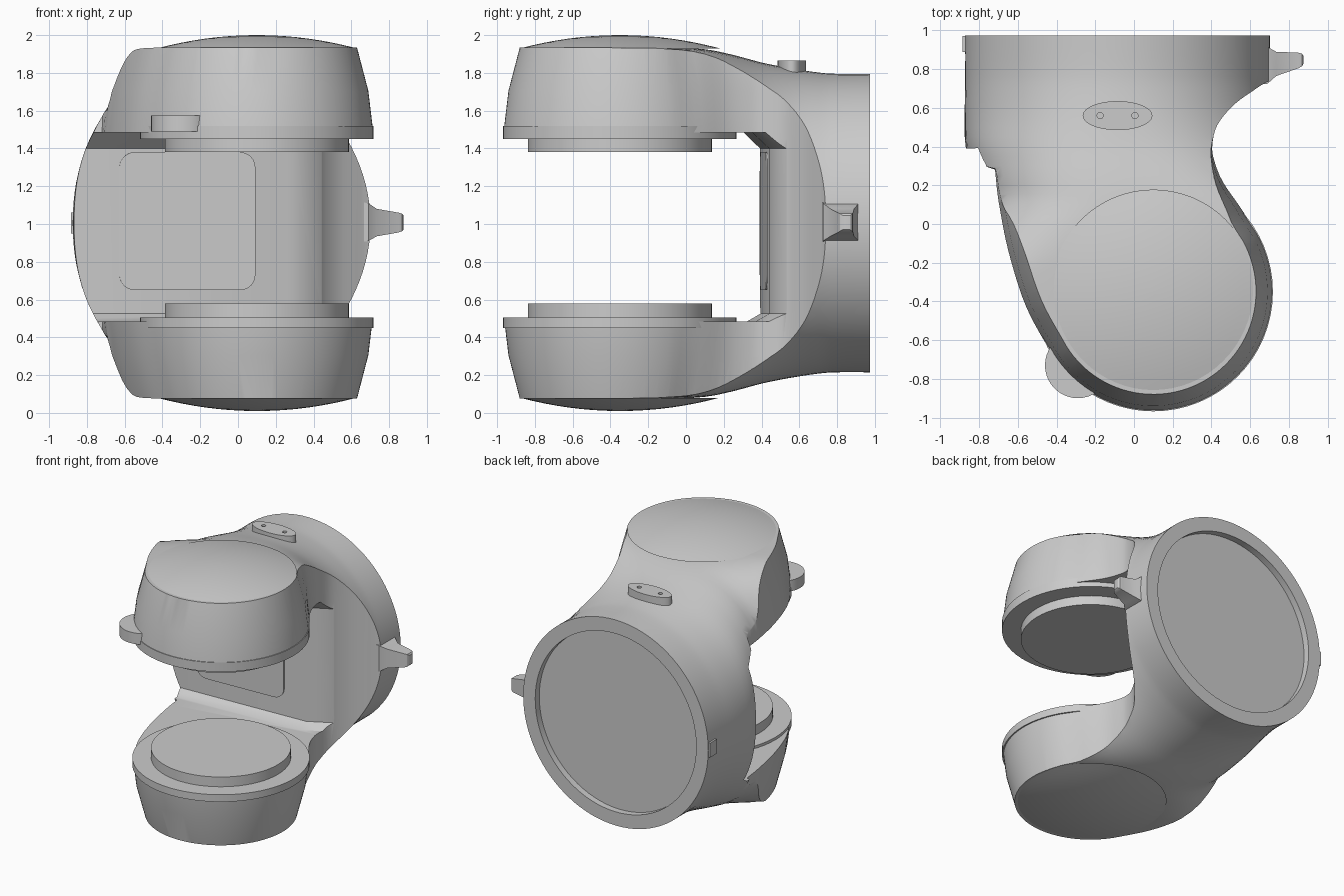
import bpy, bmesh, math
from mathutils import Vector, Matrix

if "Cube" in bpy.data.objects:
    bpy.data.objects.remove(bpy.data.objects["Cube"])

ZC = 1.005
LOBE = Vector((0.1, -0.35))


def finish(name, bm, angle=32):
    bmesh.ops.recalc_face_normals(bm, faces=bm.faces)
    me = bpy.data.meshes.new(name)
    bm.to_mesh(me)
    bm.free()
    ob = bpy.data.objects.new(name, me)
    bpy.context.collection.objects.link(ob)
    smooth(ob, angle)
    return ob


def smooth(ob, angle=32):
    ob.data.shade_smooth()
    ob.data.set_sharp_from_angle(angle=math.radians(angle))


def loft(name, rings):
    """Skin a list of equal-length closed rings and cap both ends."""
    bm = bmesh.new()
    vs = [[bm.verts.new(p) for p in r] for r in rings]
    n = len(rings[0])
    for a, b in zip(vs, vs[1:]):
        for i in range(n):
            j = (i + 1) % n
            bm.faces.new((a[i], a[j], b[j], b[i]))
    bm.faces.new(vs[0])
    bm.faces.new(vs[-1])
    return finish(name, bm)


def disc(name, c, r, z0, z1, ry=None, seg=64):
    ry = ry or r
    ring = [(c[0] + r * math.cos(t), c[1] + ry * math.sin(t))
            for t in (2 * math.pi * i / seg for i in range(seg))]
    return loft(name, [[(x, y, z) for x, y in ring] for z in (z0, z1)])


def boolean(ob, cutter, op='DIFFERENCE'):
    m = ob.modifiers.new('cut', 'BOOLEAN')
    m.operation, m.object, m.solver = op, cutter, 'EXACT'
    bpy.context.view_layer.objects.active = ob
    bpy.ops.object.modifier_apply(modifier=m.name)
    bpy.data.objects.remove(cutter)


def spline(keys, steps):
    """Catmull-Rom through key tuples."""
    k = [Vector(p) for p in keys]
    k = [2 * k[0] - k[1]] + k + [2 * k[-1] - k[-2]]
    out = []
    for i in range(1, len(k) - 2):
        a, b, c, d = k[i - 1:i + 3]
        for s in range(steps):
            t = s / steps
            out.append(0.5 * (2 * b + (c - a) * t + (2 * a - 5 * b + 4 * c - d) * t * t
                              + (3 * b - a - 3 * c + d) * t ** 3))
    return out + [k[-2]]


# Plan outline: round front lobe, waisted right side, fuller left side
arc = [LOBE + 0.62 * Vector((math.cos(t), math.sin(t)))
       for t in (math.radians(212 + (389 - 212) * i / 48) for i in range(49))]
right = spline([tuple(arc[-1]), (0.55, 0.09), (0.46, 0.22), (0.415, 0.33), (0.405, 0.41),
                (0.43, 0.51), (0.51, 0.61), (0.61, 0.685), (0.72, 0.75), (0.95, 0.84)], 4)[1:]
left = spline([(-0.72, 0.28), (-0.70, 0.1), (-0.65, -0.15), (-0.56, -0.43), tuple(arc[0])], 5)[:-1]
outline = left + arc + right + [Vector((0.95, 1.2)), Vector((-0.95, 1.2)), Vector((-0.95, 0.36))]


def inset(d):
    n, out = len(outline), []
    for i, p in enumerate(outline):
        t = (outline[(i + 1) % n] - outline[i - 1]).normalized()
        w = min(1, max(0, (0.45 - p.y) / 0.4))
        out.append(p + Vector((-t.y, t.x)) * d * w)
    return out


levels = [(-1.05, .125), (-.93, .09), (-.7, .03), (-.45, 0), (.45, 0), (.7, .03), (.93, .09), (1.05, .125)]
body = loft('yoke_body', [[(p.x, p.y, ZC + z) for p in inset(d)] for z, d in levels])

# Tube that limits the body: round at the back, boxy at the front
stations = [(.975, -.085, .787, .79, 2), (.8, -.085, .787, .79, 2), (.7, -.085, .788, .797, 2.02),
            (.55, -.08, .795, .82, 2.1), (.4, -.06, .81, .85, 2.3), (.25, 0, .83, .89, 2.6),
            (.1, .08, .87, .92, 3.1), (-.1, .1, .97, .93, 4.5), (-.35, .1, 1.1, .93, 6), (-1.2, .1, 1.2, .93, 7)]
rings = []
for y, c, w, h, n in spline(stations, 3):
    ring = []
    for i in range(96):
        t = 2 * math.pi * i / 96
        cs, sn = math.cos(t), math.sin(t)
        k = (abs(cs) ** n + abs(sn) ** n) ** (-1 / n)
        ring.append((c + w * cs * k, y, ZC + h * sn * k))
    rings.append(ring)
boolean(body, loft('limit_tube', rings), 'INTERSECT')

# Gap between the two arms, with chamfers towards its back wall
wall = [(-1.3, .37), (.27, .44), (.5, .56), (1.3, .96)]
gap = []
for z, d in ((.485, -.07), (.525, 0), (1.40, 0), (1.485, -.09)):
    gap.append([(-1.3, -1.5, z)] + [(x, y + d, z) for x, y in wall] + [(1.3, -1.5, z)])
boolean(body, loft('gap_cutter', gap))

# Shallow round socket in the back
socket = disc('socket_cutter', (0, 0), .685, -.05, .2, seg=80)
socket.data.transform(Matrix.Translation((-.085, .975, ZC)) @ Matrix.Rotation(math.radians(-90), 4, 'X'))
boolean(body, socket)
smooth(body)

# Lobe faces, hinge pads and domed caps, upper and lower
for side, face, pad, root, rim, s in (('upper', 1.45, 1.38, 1.52, 1.93, 1), ('lower', .505, .58, .45, .08, -1)):
    disc(side + '_lobe_face', LOBE, .618, face, root)
    disc(side + '_hinge_pad', LOBE, .487, pad, root)
    cap = []
    for i in range(9):
        r = .528 * (1 - i / 8.2)
        z = rim + s * .07 * (1 - (r / .528) ** 2)
        cap.append([(LOBE.x + r * math.cos(t), LOBE.y + r * math.sin(t), z)
                    for t in (2 * math.pi * j / 64 for j in range(64))])
    loft(side + '_domed_cap', cap)

# Rounded panel on the gap wall
w, h, r = .36, .365, .08
pts = []
for k, (sx, sz) in enumerate(((1, 1), (-1, 1), (-1, -1), (1, -1))):
    for i in range(7):
        t = math.radians(90 * k + 15 * i)
        pts.append((sx * (w - r) + r * math.cos(t), sz * (h - r) + r * math.sin(t)))
panel = loft('wall_panel', [[(x, y, z) for x, z in pts] for y in (-.008, .03)])
panel.data.transform(Matrix.Translation((-.268, .416, 1.015))
                     @ Matrix.Rotation(math.atan2(.07, 1.57), 4, 'Z'))


def box_loft(name, secs):
    loft(name, [[(x, y0, z0), (x, y1, z0), (x, y1, z1), (x, y0, z1)] for x, y0, y1, z0, z1 in secs])


# Side lever, flared at the root
box_loft('side_lever', [(.63, .72, .93, .9, 1.12), (.69, .725, .915, .91, 1.11), (.735, .765, .89, .935, 1.08),
                        (.85, .805, .885, .955, 1.06), (.868, .815, .88, .962, 1.055), (.876, .83, .868, .97, 1.045)])
# Small stop on the opposite side
box_loft('side_stop', [(-.885, .89, .972, .95, 1.06), (-.83, .89, .972, .95, 1.06)])
# Round tab on the upper lobe
disc('front_tab', (-.29, -.73), .17, 1.49, 1.575, seg=40)

# Oval button with two pin holes
button = disc('top_button', (-.085, .56), .18, 1.74, 1.865, ry=.075, seg=48)
for x in (-.175, .005):
    boolean(button, disc('pin_cutter', (x, .56), .016, 1.83, 1.9, seg=16))
smooth(button)
